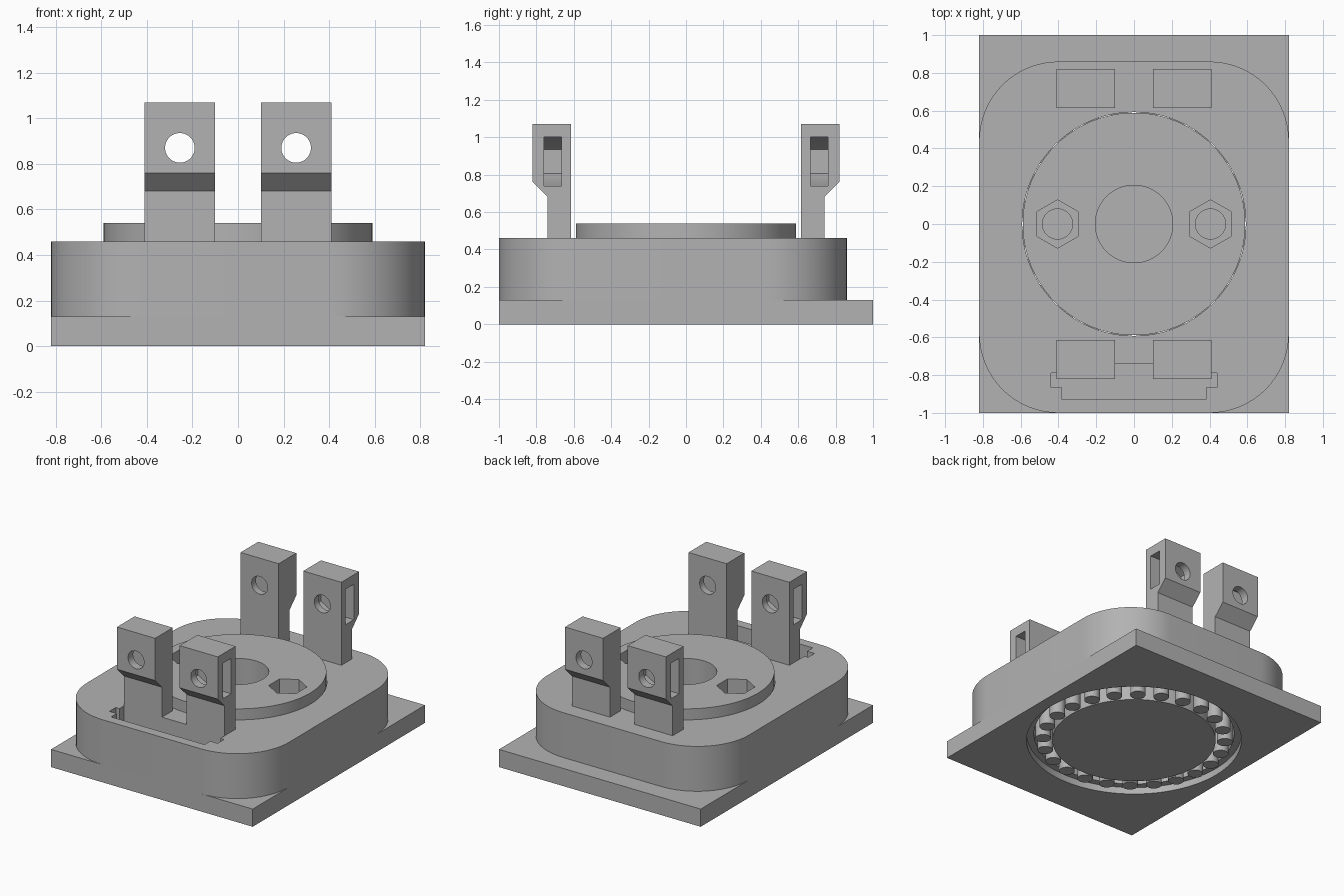
import bpy, bmesh, math
from mathutils import Vector

old = bpy.data.objects.get("Cube")
if old:
    bpy.data.objects.remove(old, do_unlink=True)

grey = bpy.data.materials.new("plain_grey")
grey.use_nodes = True
grey.diffuse_color = (0.45, 0.45, 0.45, 1)
grey.node_tree.nodes["Principled BSDF"].inputs["Base Color"].default_value = (0.45, 0.45, 0.45, 1)


def finish(bm, name):
    bmesh.ops.recalc_face_normals(bm, faces=bm.faces[:])
    mesh = bpy.data.meshes.new(name)
    bm.to_mesh(mesh)
    bm.free()
    mesh.materials.append(grey)
    ob = bpy.data.objects.new(name, mesh)
    bpy.context.collection.objects.link(ob)
    return ob


def prism(name, outline, lo, hi, axis="z"):
    """Extrude a 2D outline along an axis."""
    place = {"x": lambda u, v, w: (w, u, v),
             "y": lambda u, v, w: (u, w, v),
             "z": lambda u, v, w: (u, v, w)}[axis]
    bm = bmesh.new()
    face = bm.faces.new([bm.verts.new(place(u, v, lo)) for u, v in outline])
    out = bmesh.ops.extrude_face_region(bm, geom=[face])
    moved = [g for g in out["geom"] if isinstance(g, bmesh.types.BMVert)]
    bmesh.ops.translate(bm, verts=moved, vec=Vector(place(0, 0, hi - lo)))
    return finish(bm, name)


def circle(cx, cy, r, n=48, start=0.0):
    return [(cx + r * math.cos(start + math.tau * i / n),
             cy + r * math.sin(start + math.tau * i / n)) for i in range(n)]


def rect(x0, y0, x1, y1):
    return [(x0, y0), (x1, y0), (x1, y1), (x0, y1)]


def rounded_rect(x0, y0, x1, y1, r, n=16):
    pts = []
    corners = [(x1 - r, y1 - r), (x0 + r, y1 - r), (x0 + r, y0 + r), (x1 - r, y0 + r)]
    for k, (cx, cy) in enumerate(corners):
        for i in range(n + 1):
            a = math.pi / 2 * (k + i / n)
            pts.append((cx + r * math.cos(a), cy + r * math.sin(a)))
    return pts


def lathe(name, profile, steps=96):
    """Spin an (r, z) profile about the z axis."""
    bm = bmesh.new()
    verts = [bm.verts.new((r, 0, z)) for r, z in profile]
    edges = [bm.edges.new(pair) for pair in zip(verts, verts[1:])]
    bmesh.ops.spin(bm, geom=verts + edges, cent=(0, 0, 0), axis=(0, 0, 1),
                   angle=math.tau, steps=steps, use_duplicate=False)
    bmesh.ops.remove_doubles(bm, verts=bm.verts[:], dist=0.0005)
    return finish(bm, name)


def activate(ob):
    bpy.ops.object.select_all(action="DESELECT")
    ob.select_set(True)
    bpy.context.view_layer.objects.active = ob


def cut(ob, *cutters):
    activate(ob)
    for c in cutters:
        mod = ob.modifiers.new("cut", "BOOLEAN")
        mod.operation = "DIFFERENCE"
        mod.solver = "EXACT"
        mod.object = c
        bpy.ops.object.modifier_apply(modifier=mod.name)


def discard(*obs):
    for ob in obs:
        bpy.data.objects.remove(ob, do_unlink=True)


def smooth(ob):
    activate(ob)
    bpy.ops.object.shade_smooth_by_angle(angle=math.radians(30))


# Base plate and rounded housing, bored for the turntable and its roller track
plate = prism("base_plate", rect(-0.82, -1, 0.82, 1), 0, 0.13)
housing = prism("housing", rounded_rect(-0.82, -1, 0.82, 0.86, 0.42), 0.13, 0.46)
bore = lathe("bore_cutter", [(0, -0.05), (0.73, -0.05), (0.73, 0.05), (0.68, 0.05),
                             (0.68, 0.34), (0.592, 0.34), (0.592, 0.6), (0, 0.6)])
cut(plate, bore)

# T-shaped pocket in front of the front posts
half = [(0.41, -0.74), (0.41, -0.79), (0.44, -0.79), (0.44, -0.865),
        (0.38, -0.865), (0.38, -0.93)]
pocket = prism("pocket_cutter", half + [(-x, y) for x, y in reversed(half)], 0.16, 0.6)
cut(housing, bore, pocket)
discard(bore, pocket)

# Turntable with centre well and two hexagonal nut recesses
turntable = lathe("turntable", [(0, 0), (0.555, 0), (0.555, 0.36), (0.589, 0.36),
                                (0.589, 0.54), (0.205, 0.54), (0.205, 0.1), (0, 0.1)])
for side in (-1, 1):
    x = side * 0.405
    nut = prism("nut_cutter", circle(x, 0, 0.128, 6, math.pi / 6), 0.34, 0.7)
    bolt = prism("bolt_cutter", circle(x, 0, 0.08), 0.1, 0.6)
    cut(turntable, nut, bolt)
    discard(nut, bolt)

# Ring of bearing rollers
count = 24
for i in range(count):
    a = math.tau * (i + 0.5) / count
    roller = prism("bearing_roller", circle(0.618 * math.cos(a), 0.618 * math.sin(a), 0.053, 24),
                   0, 0.34)
    smooth(roller)

# Four posts: one with a bolt hole and a side nut slot, mirrored both ways
posts = prism("clamp_posts", [(-0.615, 0.46), (-0.615, 1.07), (-0.82, 1.07), (-0.82, 0.76),
                              (-0.74, 0.68), (-0.74, 0.46)], 0.1, 0.41, "x")
hole = prism("hole_cutter", circle(0.255, 0.87, 0.065), -1, -0.5, "y")
slot = prism("slot_cutter", [(0.5, 1), (0.255, 1), (0.142, 0.935), (0.142, 0.805),
                             (0.255, 0.74), (0.5, 0.74)], -0.76, -0.665, "y")
cut(posts, hole, slot)
discard(hole, slot)
mirror = posts.modifiers.new("mirror", "MIRROR")
mirror.use_axis = (True, True, False)
mirror.use_mirror_merge = False

for ob in (plate, housing, turntable, posts):
    smooth(ob)
